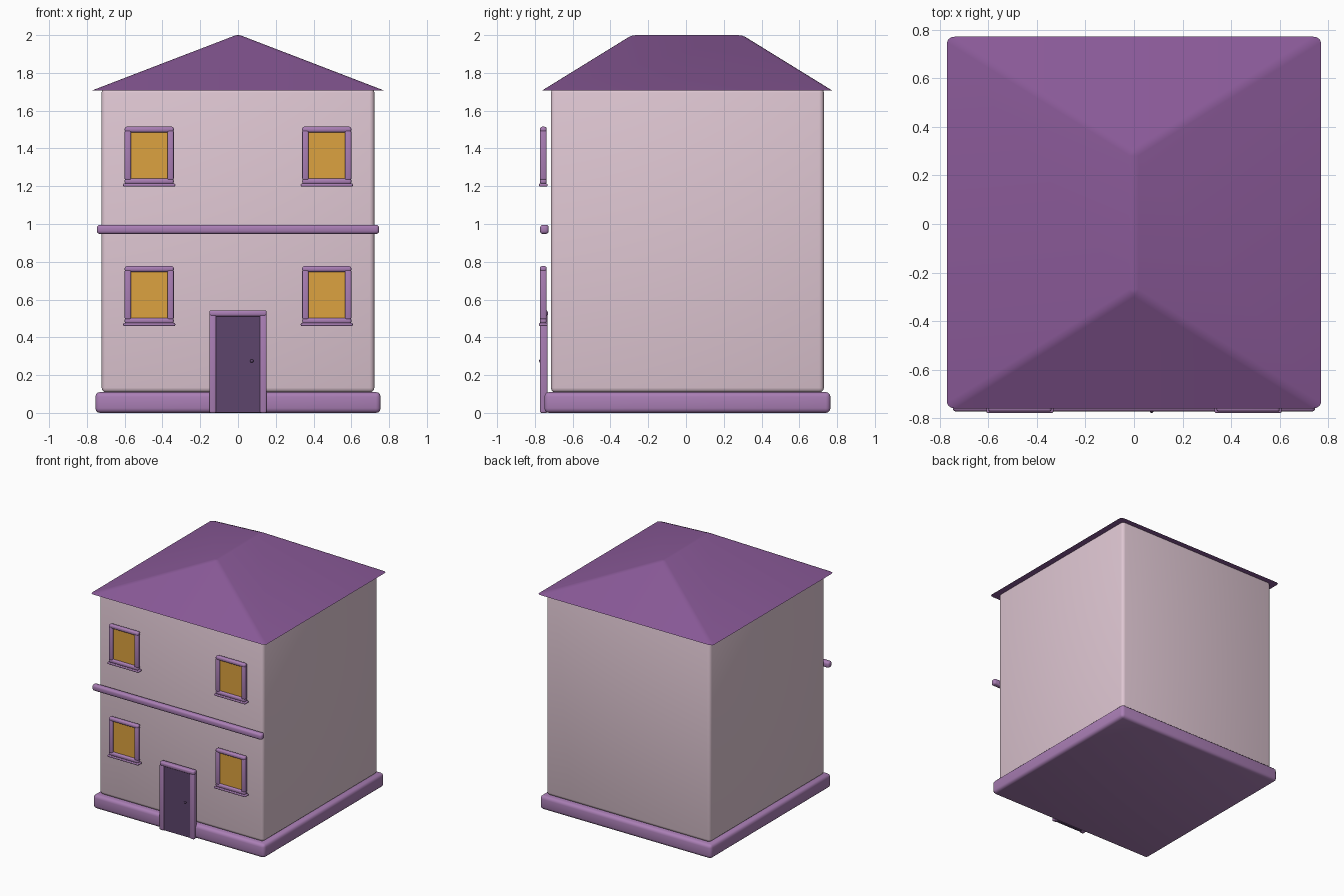
import bpy, bmesh, math

if "Cube" in bpy.data.objects:
    bpy.data.objects.remove(bpy.data.objects["Cube"])


def material(name, rgb):
    m = bpy.data.materials.new(name)
    m.diffuse_color = (*rgb, 1)
    m.use_nodes = True
    m.node_tree.nodes["Principled BSDF"].inputs["Base Color"].default_value = m.diffuse_color
    return m


WALL = material("wall_pink", (0.74, 0.57, 0.65))
TRIM = material("trim_lilac", (0.40, 0.21, 0.46))
ROOF = material("roof_purple", (0.25, 0.10, 0.31))
GLASS = material("window_amber", (0.72, 0.36, 0.05))
DOOR = material("door_dark", (0.11, 0.06, 0.15))


def finish(bm, name, mat):
    bmesh.ops.recalc_face_normals(bm, faces=bm.faces)
    me = bpy.data.meshes.new(name)
    bm.to_mesh(me)
    bm.free()
    me.materials.append(mat)
    ob = bpy.data.objects.new(name, me)
    bpy.context.collection.objects.link(ob)
    bpy.ops.object.select_all(action='DESELECT')
    ob.select_set(True)
    bpy.context.view_layer.objects.active = ob
    bpy.ops.object.shade_smooth_by_angle(angle=math.radians(35))
    return ob


def box(name, mat, x, y, z, bevel=0.0, segments=3):
    """Box from (min, max) ranges, with all edges rounded."""
    bm = bmesh.new()
    bmesh.ops.create_cube(bm, size=1)
    for v in bm.verts:
        for i, (lo, hi) in enumerate((x, y, z)):
            v.co[i] = hi if v.co[i] > 0 else lo
    if bevel:
        bmesh.ops.bevel(bm, geom=bm.edges[:], offset=bevel, segments=segments,
                        profile=0.5, affect='EDGES', clamp_overlap=True)
    return finish(bm, name, mat)


# Main masses
box("foundation", TRIM, (-0.755, 0.755), (-0.75, 0.765), (0, 0.11), 0.025)
box("walls", WALL, (-0.722, 0.722), (-0.715, 0.73), (0.108, 1.72), 0.025)

# Hipped roof: eave rectangle rising to a ridge along y, softened hips
bm = bmesh.new()
eave = [bm.verts.new((x, y, 1.708)) for x, y in
        ((-0.77, -0.76), (0.77, -0.76), (0.77, 0.772), (-0.77, 0.772))]
front, back = (bm.verts.new((0, y, 2.004)) for y in (-0.28, 0.292))
a, b, c, d = eave
for f in ((a, b, front), (b, c, back, front), (c, d, back), (d, a, front, back), (d, c, b, a)):
    bm.faces.new(f)
soft = [e for e in bm.edges if front in e.verts or back in e.verts]
bmesh.ops.bevel(bm, geom=soft, offset=0.02, segments=3, profile=0.5, affect='EDGES')
finish(bm, "roof", ROOF)

# Band between the floors
box("floor_band", TRIM, (-0.747, 0.747), (-0.773, -0.727), (0.947, 0.996), 0.016)

# Four framed windows
FRAME_Y = (-0.773, -0.738)
for level, z in (("lower", 0.46), ("upper", 1.198)):
    for side, cx in (("left", -0.47), ("right", 0.47)):
        n = f"{level}_{side}_window"
        box(n + "_glass", GLASS, (cx - 0.105, cx + 0.105), (-0.758, -0.746), (z + 0.035, z + 0.3))
        for s, post in ((-1, "left"), (1, "right")):
            px = cx + s * 0.113
            box(f"{n}_{post}_post", TRIM, (px - 0.017, px + 0.017), FRAME_Y,
                (z + 0.035, z + 0.298), 0.008)
        box(n + "_head", TRIM, (cx - 0.13, cx + 0.13), FRAME_Y, (z + 0.287, z + 0.317), 0.011)
        box(n + "_bottom_rail", TRIM, (cx - 0.13, cx + 0.13), FRAME_Y, (z + 0.013, z + 0.043), 0.011)
        box(n + "_sill", TRIM, (cx - 0.138, cx + 0.138), (-0.778, -0.733), (z, z + 0.016), 0.006)

# Door with its frame and knob
box("door", DOOR, (-0.122, 0.122), (-0.764, -0.745), (0.002, 0.52))
for s, post in ((-1, "left"), (1, "right")):
    px = s * 0.134
    box(f"door_{post}_post", TRIM, (px - 0.018, px + 0.018), (-0.773, -0.733), (0, 0.52), 0.008)
box("door_lintel", TRIM, (-0.152, 0.152), (-0.773, -0.731), (0.511, 0.543), 0.011)
bm = bmesh.new()
bmesh.ops.create_uvsphere(bm, u_segments=16, v_segments=10, radius=0.009)
bmesh.ops.translate(bm, vec=(0.073, -0.769, 0.275), verts=bm.verts)
finish(bm, "door_knob", DOOR)
